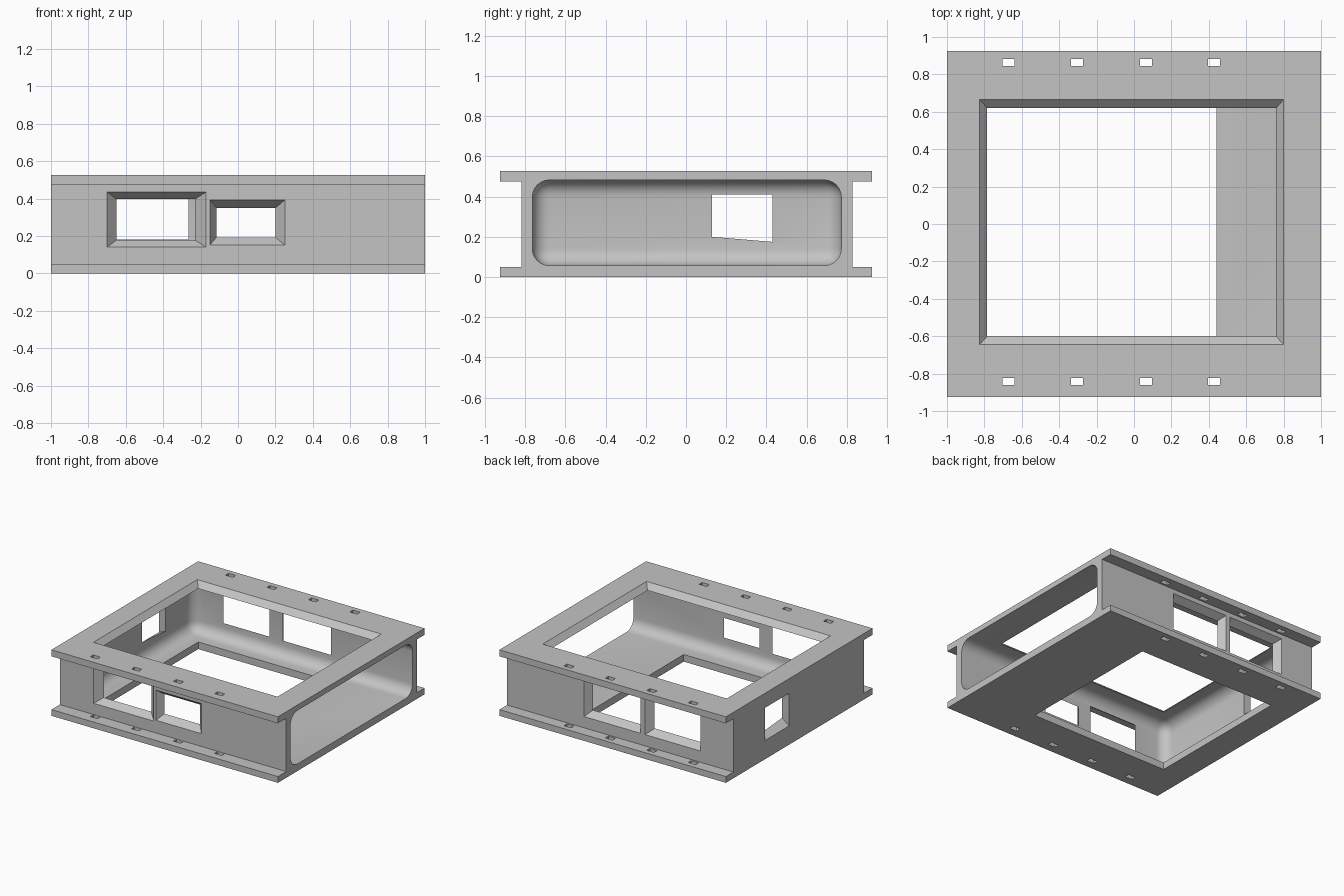
import bpy, bmesh
from mathutils import Vector

if "Cube" in bpy.data.objects:
    bpy.data.objects.remove(bpy.data.objects["Cube"], do_unlink=True)

H = 0.527            # overall height
WEB_F, WEB_B = -0.82, 0.83    # outer faces of the front and back walls
LOW, HIGH = 0.05, 0.475       # inner faces of the flanges

grey = bpy.data.materials.new("plain_grey")
grey.use_nodes = True
grey.diffuse_color = (0.55, 0.55, 0.55, 1)
grey.node_tree.nodes["Principled BSDF"].inputs["Base Color"].default_value = (0.55, 0.55, 0.55, 1)


def loft(name, loops):
    """Closed solid through rings of points."""
    bm = bmesh.new()
    rings = [[bm.verts.new(p) for p in loop] for loop in loops]
    n = len(rings[0])
    for a, b in zip(rings, rings[1:]):
        for i in range(n):
            j = (i + 1) % n
            bm.faces.new((a[i], a[j], b[j], b[i]))
    bm.faces.new(rings[0][::-1])
    bm.faces.new(rings[-1])
    bmesh.ops.recalc_face_normals(bm, faces=bm.faces)
    mesh = bpy.data.meshes.new(name)
    bm.to_mesh(mesh)
    bm.free()
    mesh.materials.append(grey)
    obj = bpy.data.objects.new(name, mesh)
    bpy.context.collection.objects.link(obj)
    return obj


def rect(u0, u1, v0, v1):
    return [(u0, v0), (u1, v0), (u1, v1), (u0, v1)]


def opening(name, axis, outer, inner, d_out, d_in, reach):
    """Cutter that tapers from an outer outline to an inner one, then runs straight."""
    place = {"x": lambda u, v, d: (d, u, v),
             "y": lambda u, v, d: (u, d, v),
             "z": lambda u, v, d: (u, v, d)}[axis]
    step = reach if d_in > d_out else -reach
    stages = [(outer, d_out - step), (outer, d_out), (inner, d_in), (inner, d_in + step)]
    return loft(name, [[place(u, v, d) for u, v in o] for o, d in stages])


# H-section body, extruded along x
section = [(-0.925, 0), (0.925, 0), (0.925, LOW), (WEB_B, LOW), (WEB_B, HIGH), (0.925, HIGH),
           (0.925, H), (-0.925, H), (-0.925, HIGH), (WEB_F, HIGH), (WEB_F, LOW), (-0.925, LOW)]
body = loft("flanged_housing", [[(x, y, z) for y, z in section] for x in (-1, 1)])

# Rounded cavity, open at the +x end
c0, c1 = Vector((-0.94, -0.765, 0.057)), Vector((1.3, 0.773, 0.483))
cavity = loft("cavity_cutter", [[(x, y, z) for y, z in rect(c0.y, c1.y, c0.z, c1.z)]
                                for x in (c0.x, c1.x)])
bm = bmesh.new()
bm.from_mesh(cavity.data)
bmesh.ops.bevel(bm, geom=bm.edges[:], offset=0.085, segments=6, profile=0.5, affect='EDGES')
bm.to_mesh(cavity.data)
bm.free()
cutters = [cavity]

# Top and bottom openings
cutters.append(opening("top_cutter", "z", rect(-0.825, 0.80, -0.645, 0.665),
                       rect(-0.785, 0.76, -0.60, 0.62), H, 0.483, 0.06))
floor_hole = rect(-0.785, 0.44, -0.60, 0.62)
cutters.append(opening("bottom_cutter", "z", floor_hole, floor_hole, 0, 0.06, 0.06))

# Windows in the front and back walls
windows = [
    ("front_window_a", rect(-0.70, -0.17, 0.14, 0.435), rect(-0.65, -0.23, 0.178, 0.397), WEB_F, c0.y),
    ("front_window_b", rect(-0.15, 0.25, 0.152, 0.392), rect(-0.115, 0.20, 0.193, 0.35), WEB_F, c0.y),
    ("back_window_a", rect(-0.71, -0.22, 0.14, 0.44), rect(-0.67, -0.265, 0.18, 0.405), WEB_B, c1.y),
    ("back_window_b", rect(-0.18, 0.32, 0.14, 0.44), rect(-0.145, 0.28, 0.18, 0.405), WEB_B, c1.y),
]
for name, outer, inner, d_out, d_in in windows:
    cutters.append(opening(name, "y", outer, inner, d_out, d_in, 0.06))

# Window in the closed end, with a sloping sill
end_inner = [(0.13, 0.20), (0.43, 0.175), (0.43, 0.41), (0.13, 0.41)]
cutters.append(opening("end_window", "x", rect(0.13, 0.43, 0.15, 0.41), end_inner, -1, c0.x, 0.06))

# Bolt slots through both flanges
for y in (-0.842, 0.864):
    for x in (-0.67, -0.305, 0.063, 0.428):
        slot = rect(x - 0.032, x + 0.032, y - 0.019, y + 0.019)
        cutters.append(opening("slot_cutter", "z", slot, slot, 0, H, 0.1))

# Cut everything and tidy up
bpy.context.view_layer.objects.active = body
for cutter in cutters:
    mod = body.modifiers.new("cut", 'BOOLEAN')
    mod.operation = 'DIFFERENCE'
    mod.solver = 'EXACT'
    mod.object = cutter
    bpy.ops.object.modifier_apply(modifier=mod.name)
    bpy.data.objects.remove(cutter, do_unlink=True)

for obj in bpy.context.selected_objects:
    obj.select_set(False)
body.select_set(True)
bpy.ops.object.shade_smooth_by_angle(angle=0.5)
